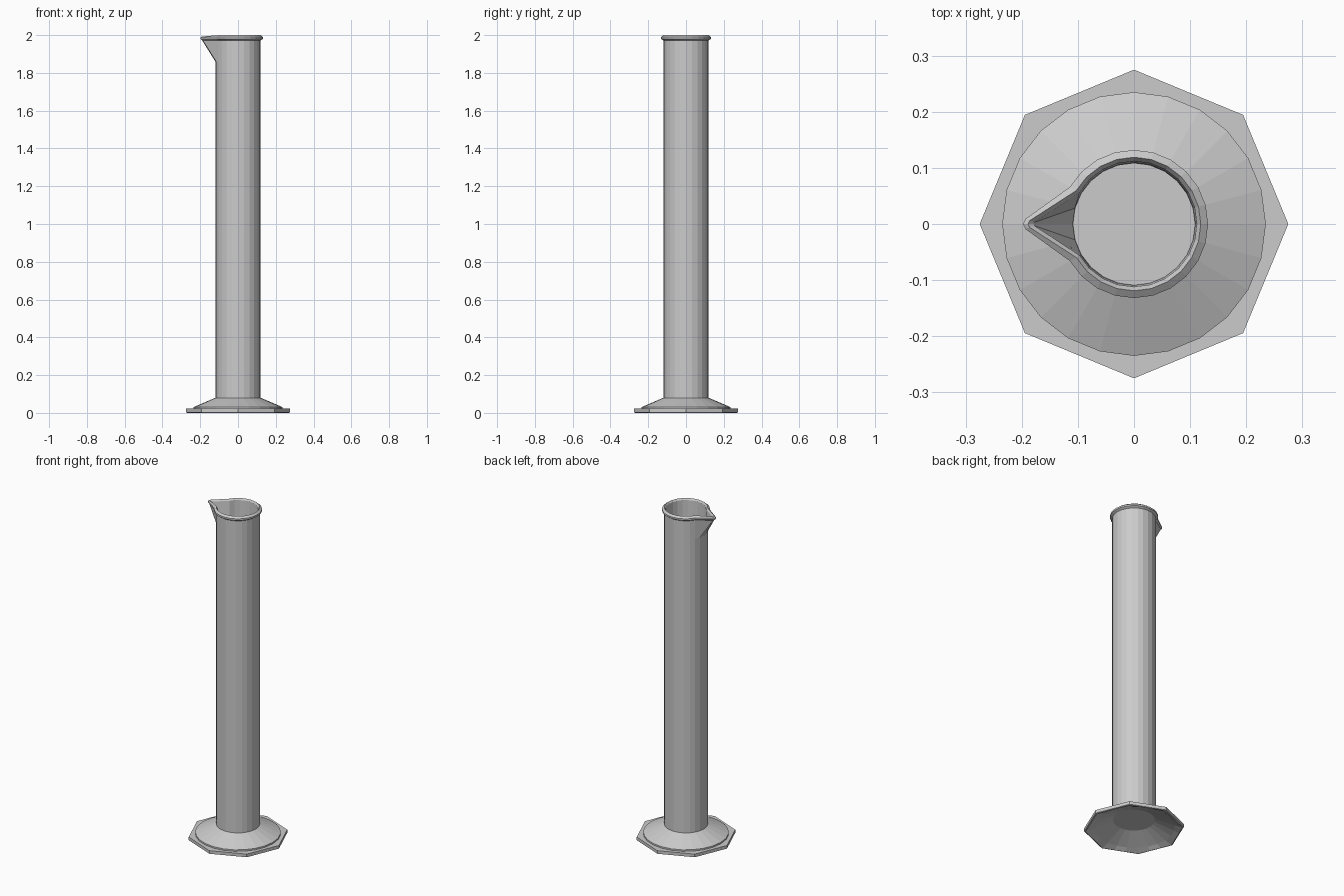
import bpy
import bmesh
from math import cos, sin, pi, radians

if "Cube" in bpy.data.objects:
    bpy.data.objects.remove(bpy.data.objects["Cube"])

SIDES = 24


def circle(r, z):
    return [(r * cos(2 * pi * i / SIDES), r * sin(2 * pi * i / SIDES), z)
            for i in range(SIDES)]


def octagon(r, z):
    # 24 points lying on the straight edges of an octagon
    pts = []
    for i in range(SIDES):
        a = 2 * pi * i / SIDES
        k = r * cos(pi / 8) / cos(a % (pi / 4 + 1e-9) - pi / 8) if i % 3 else r
        pts.append((k * cos(a), k * sin(a), z))
    return pts


def spouted(r, z, tip, half, tip_z):
    # circle whose three points at -x are pulled out to a narrow pouring tip
    pts = circle(r, z)
    mid = SIDES // 2
    pts[mid - 1] = (-tip + half * 0.5, half, tip_z)
    pts[mid] = (-tip, 0, tip_z)
    pts[mid + 1] = (-tip + half * 0.5, -half, tip_z)
    return pts


def skin(name, rings, cap_start=False, cap_end=False):
    bm = bmesh.new()
    loops = [[bm.verts.new(p) for p in ring] for ring in rings]
    for a, b in zip(loops, loops[1:]):
        for i in range(SIDES):
            j = (i + 1) % SIDES
            bm.faces.new((a[i], a[j], b[j], b[i]))
    if cap_start:
        bm.faces.new(loops[0][::-1])
    if cap_end:
        bm.faces.new(loops[-1])
    mesh = bpy.data.meshes.new(name)
    bm.to_mesh(mesh)
    bm.free()
    obj = bpy.data.objects.new(name, mesh)
    bpy.context.collection.objects.link(obj)
    return obj


# Foot: hollow underside, octagonal plate, sloping collar
skin("foot", [
    circle(0.115, 0.06),
    circle(0.225, 0.015),
    octagon(0.268, 0.0),
    octagon(0.275, 0.003),
    octagon(0.275, 0.022),
    circle(0.235, 0.022),
    circle(0.235, 0.031),
    circle(0.12, 0.08),
], cap_start=True)

# Tube: outer wall, flared rim with spout, inner wall, inside floor
skin("measuring_tube", [
    circle(0.12, 0.08),
    circle(0.12, 1.86),
    spouted(0.12, 1.972, 0.19, 0.008, 1.972),
    spouted(0.132, 1.98, 0.198, 0.009, 1.98),
    spouted(0.132, 1.99, 0.198, 0.009, 1.988),
    spouted(0.119, 2.0, 0.189, 0.006, 1.993),
    spouted(0.112, 1.99, 0.179, 0.003, 1.985),
    circle(0.109, 1.87),
    circle(0.108, 0.09),
], cap_end=True)
